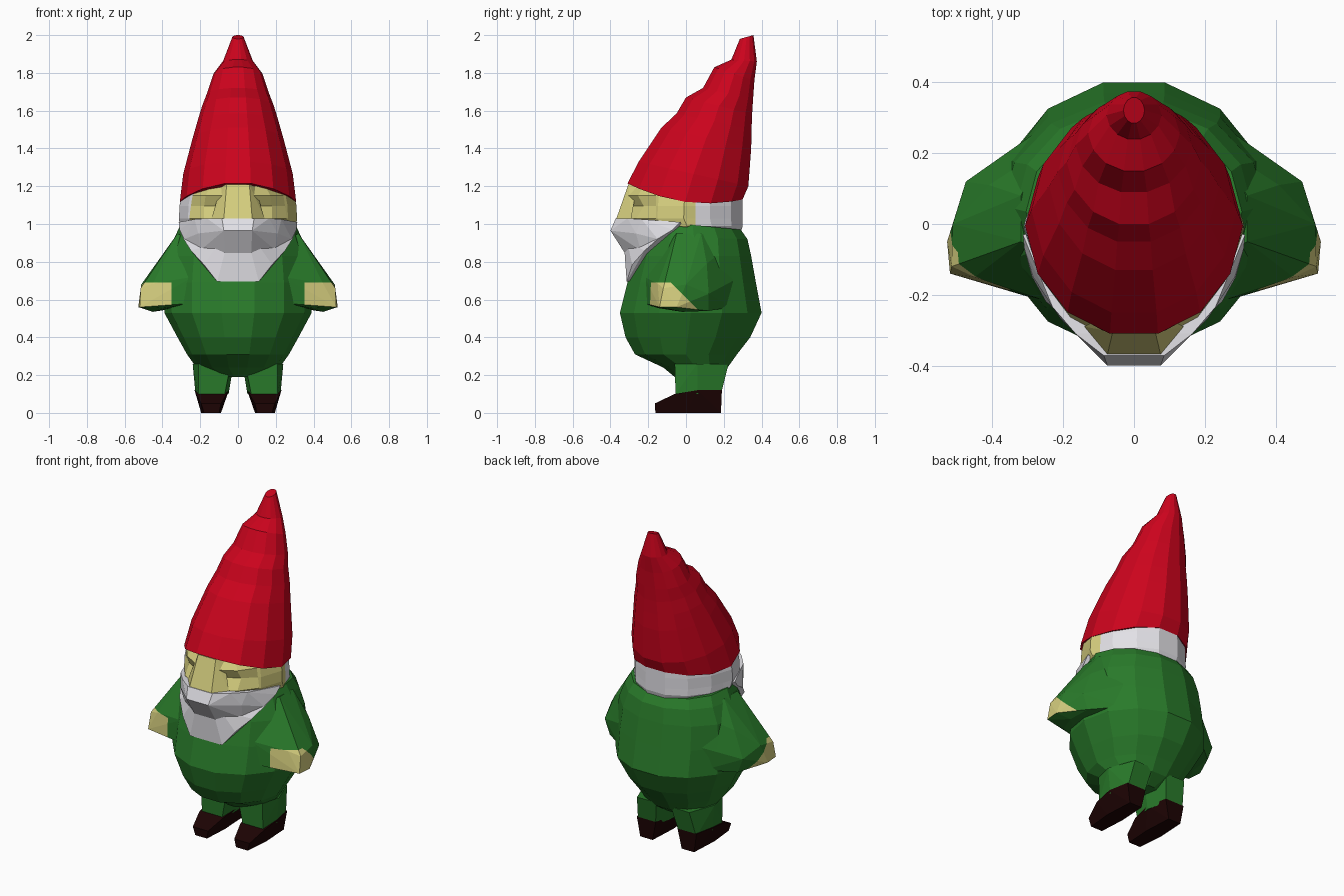
import bpy, bmesh, math


def material(name, rgb):
    m = bpy.data.materials.new(name)
    m.diffuse_color = (*rgb, 1)
    return m


RED = material("hat red", (0.60, 0.001, 0.012))
GREEN = material("coat green", (0.022, 0.195, 0.023))
SKIN = material("skin tan", (0.67, 0.62, 0.21))
WHITE = material("beard white", (0.76, 0.75, 0.79))
BOOT = material("boot brown", (0.012, 0.001, 0.001))


def finish(bm, name, mats, mirror=False):
    bmesh.ops.recalc_face_normals(bm, faces=bm.faces[:])
    me = bpy.data.meshes.new(name)
    bm.to_mesh(me)
    bm.free()
    for m in mats:
        me.materials.append(m)
    ob = bpy.data.objects.new(name, me)
    bpy.context.collection.objects.link(ob)
    if mirror:
        mod = ob.modifiers.new("Mirror", 'MIRROR')
        mod.use_axis[0] = True
        mod.use_mirror_merge = False
    return ob


def loft(rings, n=14, dip=0.0, pinch=0.0):
    """Rings are (front z, front y, back z, back y, half width)."""
    bm = bmesh.new()
    k = 1 / math.cos(math.pi / n)
    loops = []
    for i, (zf, yf, zb, yb, rx) in enumerate(rings):
        loop = []
        for j in range(n):
            a = 2 * math.pi * j / n
            c, s = math.cos(a), math.sin(a) * k
            z = (zf + zb) / 2 + s * (zb - zf) / 2
            if i == 0:
                z -= dip * max(0, 1 - s * s)
            x = rx * c * (1 - pinch * abs(s * c))
            loop.append(bm.verts.new((x, (yf + yb) / 2 + s * (yb - yf) / 2, z)))
        loops.append(loop)
    for a, b in zip(loops, loops[1:]):
        for j in range(n):
            bm.faces.new((a[j], a[(j + 1) % n], b[(j + 1) % n], b[j]))
    bm.faces.new(loops[0])
    bm.faces.new(loops[-1])
    return bm


def hull(points, both_sides=False):
    bm = bmesh.new()
    pts = list(points)
    if both_sides:
        pts += [(-x, y, z) for x, y, z in points]
    for p in pts:
        bm.verts.new(p)
    r = bmesh.ops.convex_hull(bm, input=bm.verts[:])
    junk = {v for v in r["geom_interior"] + r["geom_unused"]
            if isinstance(v, bmesh.types.BMVert)}
    bmesh.ops.delete(bm, geom=list(junk), context='VERTS')
    bmesh.ops.dissolve_limit(bm, angle_limit=math.radians(4),
                             verts=bm.verts[:], edges=bm.edges[:])
    return bm


def bisect(bm, co, no):
    bmesh.ops.bisect_plane(bm, geom=bm.verts[:] + bm.edges[:] + bm.faces[:],
                           plane_co=co, plane_no=no)


# Coat: round belly, collar higher in front
torso = [(0.19, -0.06, 0.19, 0.15, 0.10), (0.24, -0.12, 0.24, 0.22, 0.22),
         (0.31, -0.27, 0.31, 0.27, 0.27), (0.40, -0.32, 0.40, 0.34, 0.32),
         (0.53, -0.35, 0.53, 0.40, 0.39), (0.69, -0.31, 0.69, 0.37, 0.39),
         (0.83, -0.27, 0.83, 0.345, 0.375), (0.94, -0.24, 0.92, 0.325, 0.335),
         (1.02, -0.22, 0.97, 0.29, 0.305)]
finish(loft(torso), "coat", [GREEN])

# Head: tan face in front, sockets pushed in under the brow;
# white hair behind, reaching further forward on the left side
head = [(0.94, -0.25, 0.285, 0.27), (0.99, -0.29, 0.30, 0.309), (1.03, -0.325, 0.30, 0.312),
        (1.095, -0.32, 0.30, 0.31), (1.15, -0.315, 0.30, 0.298), (1.20, -0.28, 0.27, 0.25)]
bm = loft([(z, f, z, b, x) for z, f, b, x in head], pinch=0.15)
for v in bm.verts:
    if abs(v.co.z - 1.095) < 0.01 and v.co.y < -0.15:
        v.co.y += 0.035
bisect(bm, (0, 0.05, 0), (0, 1, 0))
bisect(bm, (0, -0.16, 0), (0, 1, 0))
for f in bm.faces:
    c = f.calc_center_median()
    f.material_index = 1 if c.y > (0.05 if c.x > 0 else -0.16) else 0
finish(bm, "head", [SKIN, WHITE])

# Nose bridge
finish(hull([(0.06, -0.305, 1.21), (0.075, -0.368, 1.03), (0.14, -0.29, 1.03),
             (0.09, -0.26, 1.2)], True), "nose", [SKIN])

# Jutting moustache above, flatter beard below
finish(hull([(0.085, -0.372, 1.03), (0.075, -0.40, 0.965), (0.07, -0.32, 0.84),
             (0.165, -0.31, 1.03), (0.23, -0.235, 1.025), (0.21, -0.265, 0.95),
             (0.285, -0.15, 0.92), (0.31, -0.07, 0.97), (0.314, -0.03, 1.01),
             (0.2, -0.24, 0.86), (0.2, 0.0, 0.95)], True), "moustache", [WHITE])
finish(hull([(0.07, -0.325, 0.85), (0.11, -0.314, 0.695), (0.18, -0.285, 0.785),
             (0.25, -0.218, 0.86), (0.288, -0.15, 0.92), (0.31, -0.07, 0.97),
             (0.2, 0.0, 0.95), (0.1, -0.2, 0.72), (0.1, -0.31, 0.9)], True),
       "beard", [WHITE])

# Pointed hat leaning back
finish(loft([(1.215, -0.31, 1.13, 0.30, 0.308), (1.33, -0.25, 1.20, 0.33, 0.29),
             (1.51, -0.13, 1.40, 0.345, 0.24), (1.585, -0.05, 1.50, 0.347, 0.215),
             (1.67, 0.0, 1.58, 0.35, 0.19), (1.72, 0.09, 1.66, 0.355, 0.165),
             (1.83, 0.15, 1.76, 0.362, 0.13), (1.87, 0.24, 1.86, 0.375, 0.078),
             (1.98, 0.285, 2.0, 0.357, 0.03)], dip=0.055, pinch=0.05), "hat", [RED])

# Arms: sleeve blending into the coat, hand split off by sloping cuts
bm = hull([(0.22, -0.10, 0.90), (0.24, 0.22, 0.88), (0.32, -0.05, 0.95), (0.32, 0.08, 0.95),
           (0.415, -0.05, 0.80), (0.41, 0.11, 0.79), (0.475, 0.12, 0.63), (0.44, 0.12, 0.54),
           (0.512, 0.0, 0.68), (0.528, -0.05, 0.56), (0.45, -0.02, 0.535),
           (0.515, -0.12, 0.66), (0.52, -0.14, 0.56), (0.45, -0.15, 0.685),
           (0.37, -0.152, 0.665), (0.35, -0.15, 0.60), (0.39, -0.15, 0.555),
           (0.29, 0.25, 0.70), (0.29, 0.24, 0.56), (0.24, -0.22, 0.72), (0.25, -0.22, 0.58)])
bisect(bm, (0, 0.0, 0.61), (0, 1, 1))
bisect(bm, (0.352, 0, 0), (1, 0, 0))
bisect(bm, (0, 0, 0.69), (0, 0, 1))
bmesh.ops.recalc_face_normals(bm, faces=bm.faces[:])
bm.normal_update()
for f in bm.faces:
    c = f.calc_center_median()
    hand = c.y + c.z < 0.61 and f.normal.z > -0.7 and c.x > 0.352 and c.z < 0.69
    f.material_index = 1 if hand else 0
finish(bm, "arms", [GREEN, SKIN], mirror=True)

# Legs
finish(hull([(0.07, -0.055, 0.10), (0.21, -0.055, 0.10), (0.08, 0.185, 0.10),
             (0.20, 0.185, 0.10), (0.225, 0.06, 0.10), (0.05, 0.06, 0.10),
             (0.04, -0.06, 0.25), (0.21, -0.06, 0.26), (0.24, 0.06, 0.26),
             (0.05, 0.22, 0.26), (0.18, 0.225, 0.26), (0.025, 0.06, 0.25)]),
       "legs", [GREEN], mirror=True)

# Boots
finish(hull([(0.10, -0.162, 0.0), (0.18, -0.162, 0.0), (0.09, 0.0, 0.0), (0.195, 0.0, 0.0),
             (0.10, 0.185, 0.0), (0.185, 0.185, 0.0), (0.09, -0.165, 0.05),
             (0.195, -0.165, 0.05), (0.06, -0.06, 0.10), (0.222, -0.06, 0.10),
             (0.048, 0.06, 0.12), (0.23, 0.06, 0.12), (0.075, 0.19, 0.12),
             (0.205, 0.19, 0.12)]), "boots", [BOOT], mirror=True)
